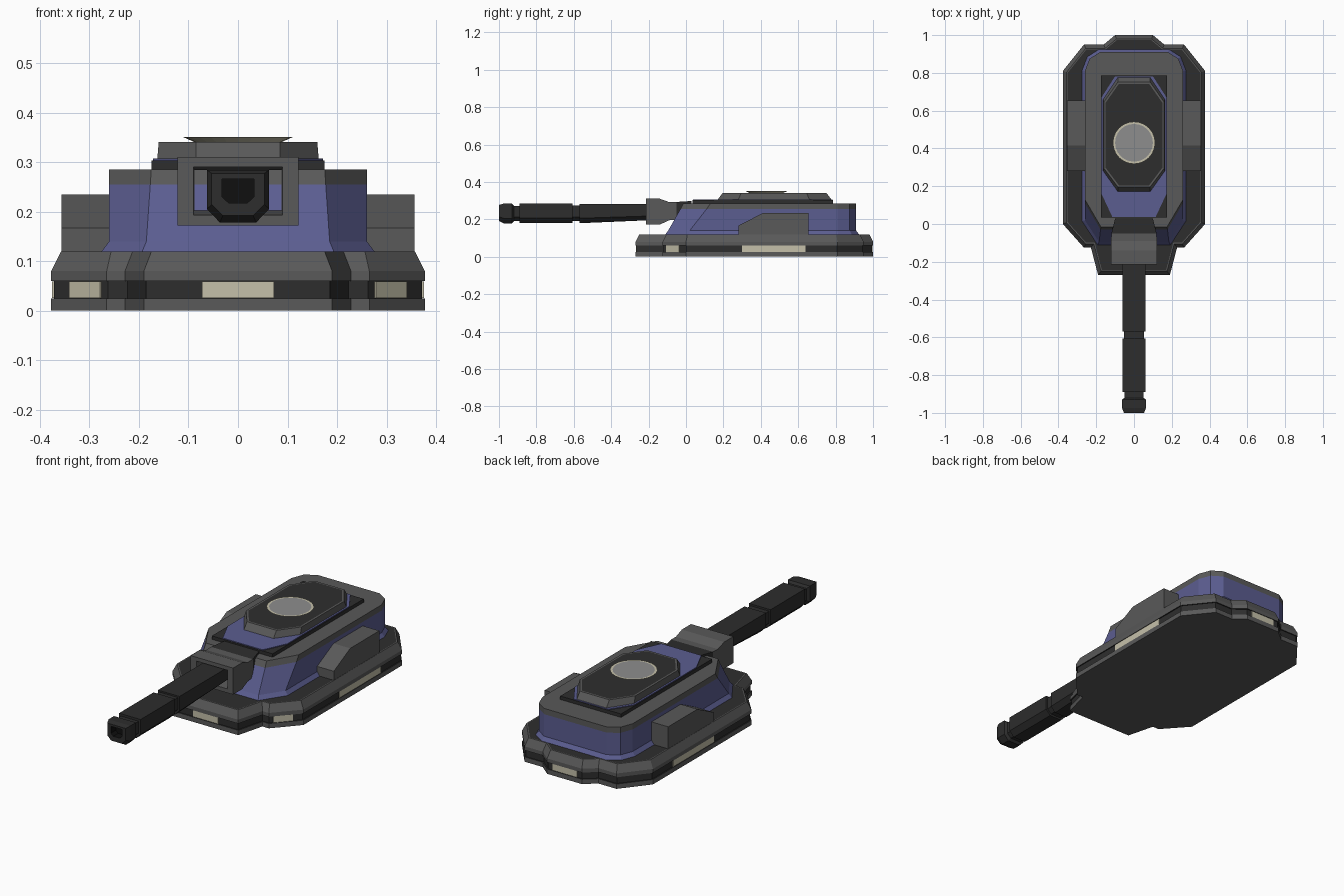
import bpy, bmesh, math
from mathutils import Vector

if "Cube" in bpy.data.objects:
    bpy.data.objects.remove(bpy.data.objects["Cube"])


def material(name, rgb):
    m = bpy.data.materials.new(name)
    m.diffuse_color = (*rgb, 1)
    m.use_nodes = True
    m.node_tree.nodes["Principled BSDF"].inputs["Base Color"].default_value = m.diffuse_color
    return m


GREY = material("mid grey", (0.1, 0.1, 0.1))
DARK = material("dark grey", (0.027, 0.027, 0.027))
GUN = material("gun black", (0.026, 0.026, 0.026))
BORE = material("bore black", (0.005, 0.005, 0.005))
BLUE = material("dusty blue", (0.105, 0.11, 0.28))
CREAM = material("cream light", (0.56, 0.53, 0.4))
PALE = material("pale grey", (0.27, 0.27, 0.27))


def loft(name, rings, mats, caps=(None, None), closed=False):
    """Skin successive rings; mats has one material per band, caps are end materials."""
    bm = bmesh.new()
    slots = []

    def slot(m):
        if m not in slots:
            slots.append(m)
        return slots.index(m)

    vs = [[bm.verts.new(p) for p in r] for r in rings]
    n = len(rings[0])
    for i, m in enumerate(mats):
        a, b = vs[i], vs[(i + 1) % len(vs)]
        for j in range(n):
            k = (j + 1) % n
            bm.faces.new((a[j], a[k], b[k], b[j])).material_index = slot(m)
    if not closed:
        for ring, m in zip((vs[0], vs[-1]), caps):
            if m:
                bm.faces.new(ring).material_index = slot(m)
    bmesh.ops.recalc_face_normals(bm, faces=bm.faces)
    me = bpy.data.meshes.new(name)
    bm.to_mesh(me)
    bm.free()
    for m in slots:
        me.materials.append(m)
    ob = bpy.data.objects.new(name, me)
    bpy.context.collection.objects.link(ob)
    return ob


def both(half):
    """Right half outline (front to back) to a full counter-clockwise loop."""
    return half + [(-x, y) for x, y in reversed(half)]


def inset(pts, d):
    out = []
    for i, p in enumerate(pts):
        p = Vector(p)
        a = (p - Vector(pts[i - 1])).normalized()
        b = (Vector(pts[(i + 1) % len(pts)]) - p).normalized()
        na, nb = Vector((-a.y, a.x)), Vector((-b.y, b.x))
        out.append(tuple(p + (na + nb) * (d / (1 + na.dot(nb)))))
    return out


def at(pts, z, d=0):
    return [(x, y, z) for x, y in (inset(pts, d) if d else pts)]


# Base skirt with a recessed dark band and a dark deck
base = both([(0.19, -0.27), (0.228, -0.125), (0.265, -0.125), (0.377, 0.0),
             (0.377, 0.81), (0.265, 0.95), (0.16, 0.95), (0.1, 1.0)])
levels = [(0, 0), (0.025, 0), (0.025, 0.006), (0.06, 0.006), (0.06, 0),
          (0.08, 0), (0.12, 0.02), (0.12, 0.026)]
loft("base_skirt", [at(base, z, d) for z, d in levels],
     [GREY, DARK, DARK, DARK, GREY, GREY, GREY], (GREY, DARK))


# Light strips set in the band
def light(name, a, b):
    a, b = Vector(a), Vector(b)
    t = (b - a).normalized()
    n = Vector((t.y, -t.x))
    quad = [a - n * 0.008, b - n * 0.008, b - n * 0.002, a - n * 0.002]
    loft(name, [at([tuple(q) for q in quad], z) for z in (0.026, 0.059)],
         [CREAM], (CREAM, CREAM))


light("front_light", (-0.073, -0.27), (0.073, -0.27))
light("rear_light", (0.07, 1.0), (-0.07, 1.0))
light("right_light", (0.377, 0.30), (0.377, 0.64))
light("left_light", (-0.377, 0.64), (-0.377, 0.30))
light("right_corner_light", (0.28, -0.108), (0.343, -0.038))
light("left_corner_light", (-0.343, -0.038), (-0.28, -0.108))

# Blue hull with raked front, flared foot and grey top band
rear = [(0.26, 0.81), (0.235, 0.875), (0.18, 0.91)]
low = both([(0.185, -0.095), (0.26, 0.02)] + rear)
band = both([(0.177, -0.03), (0.26, 0.11)] + rear)
top = both([(0.175, -0.015), (0.26, 0.13)] + rear)
loft("hull", [at(low, 0.12, -0.015), at(low, 0.14), at(band, 0.255), at(top, 0.285)],
     [BLUE, BLUE, GREY], (None, GREY))

# Dark roof slab and blue roof panel
slab = both([(0.175, 0.035), (0.175, 0.785)])
loft("roof_slab", [at(slab, 0.28), at(slab, 0.303)], [DARK], (None, DARK))
panel = both([(0.115, 0.038), (0.172, 0.16), (0.172, 0.67), (0.1, 0.782)])
loft("roof_panel", [at(panel, 0.3), at(panel, 0.307)], [BLUE], (None, BLUE))

# Upper hatch block with grey sides and dark top
foot = both([(0.085, 0.17), (0.163, 0.28), (0.163, 0.66), (0.085, 0.777)])
crown = both([(0.085, 0.195), (0.16, 0.295), (0.16, 0.645), (0.085, 0.752)])
loft("hatch_block", [at(foot, 0.306), at(crown, 0.34), at(crown, 0.34, 0.01)],
     [GREY, GREY], (None, DARK))


# Round hatch, flaring upwards
def circle(r, z, n=24):
    return [(r * math.cos(2 * math.pi * i / n), 0.43 + r * math.sin(2 * math.pi * i / n), z)
            for i in range(n)]


loft("round_hatch", [circle(0.085, 0.339), circle(0.112, 0.351), circle(0.1, 0.351)],
     [CREAM, CREAM], (None, PALE))

# Side boxes
profile = [(0.28, 0.115), (0.655, 0.115), (0.655, 0.235), (0.415, 0.235), (0.28, 0.167)]
for name, s in (("right_side_box", 1), ("left_side_box", -1)):
    loft(name, [[(s * x, y, z) for y, z in profile] for x in (0.25, 0.356)],
         [GREY], (GREY, GREY))


# Hollow gun collar with a dark neck
def frame(y, w, z0, z1):
    return [(-w, y, z0), (w, y, z0), (w, y, z1), (-w, y, z1)]


loft("gun_collar",
     [frame(0.03, 0.1, 0.2, 0.298), frame(-0.05, 0.12, 0.198, 0.293),
      frame(-0.09, 0.121, 0.195, 0.292), frame(-0.14, 0.122, 0.172, 0.31),
      frame(-0.215, 0.122, 0.172, 0.31), frame(-0.215, 0.09, 0.193, 0.29),
      frame(-0.05, 0.088, 0.203, 0.284), frame(0.03, 0.088, 0.205, 0.284)],
     [DARK, GREY, GREY, GREY, GREY, GREY, DARK, DARK], closed=True)


# Gun barrel: flat-topped six-sided sections with narrow joints and a bored muzzle
def section(y, w, z0, z1):
    s = z0 + 0.26 * (z1 - z0)
    return [(-w, y, z1), (-w, y, s), (-0.58 * w, y, z0), (0.58 * w, y, z0), (w, y, s), (w, y, z1)]


steps = [(0.02, 0.062, 0.205, 0.282), (-0.2, 0.062, 0.195, 0.282), (-0.55, 0.062, 0.18, 0.282),
         (-0.57, 0.062, 0.18, 0.282), (-0.57, 0.053, 0.19, 0.274), (-0.607, 0.053, 0.19, 0.274),
         (-0.607, 0.062, 0.18, 0.284), (-0.89, 0.062, 0.18, 0.284), (-0.89, 0.051, 0.19, 0.272),
         (-0.92, 0.051, 0.19, 0.272), (-0.93, 0.063, 0.178, 0.284), (-0.975, 0.063, 0.178, 0.284),
         (-1.0, 0.053, 0.192, 0.277), (-1.0, 0.032, 0.217, 0.266), (-0.96, 0.032, 0.217, 0.266)]
loft("gun_barrel", [section(*s) for s in steps],
     [GUN] * 13 + [BORE], (GUN, BORE))
